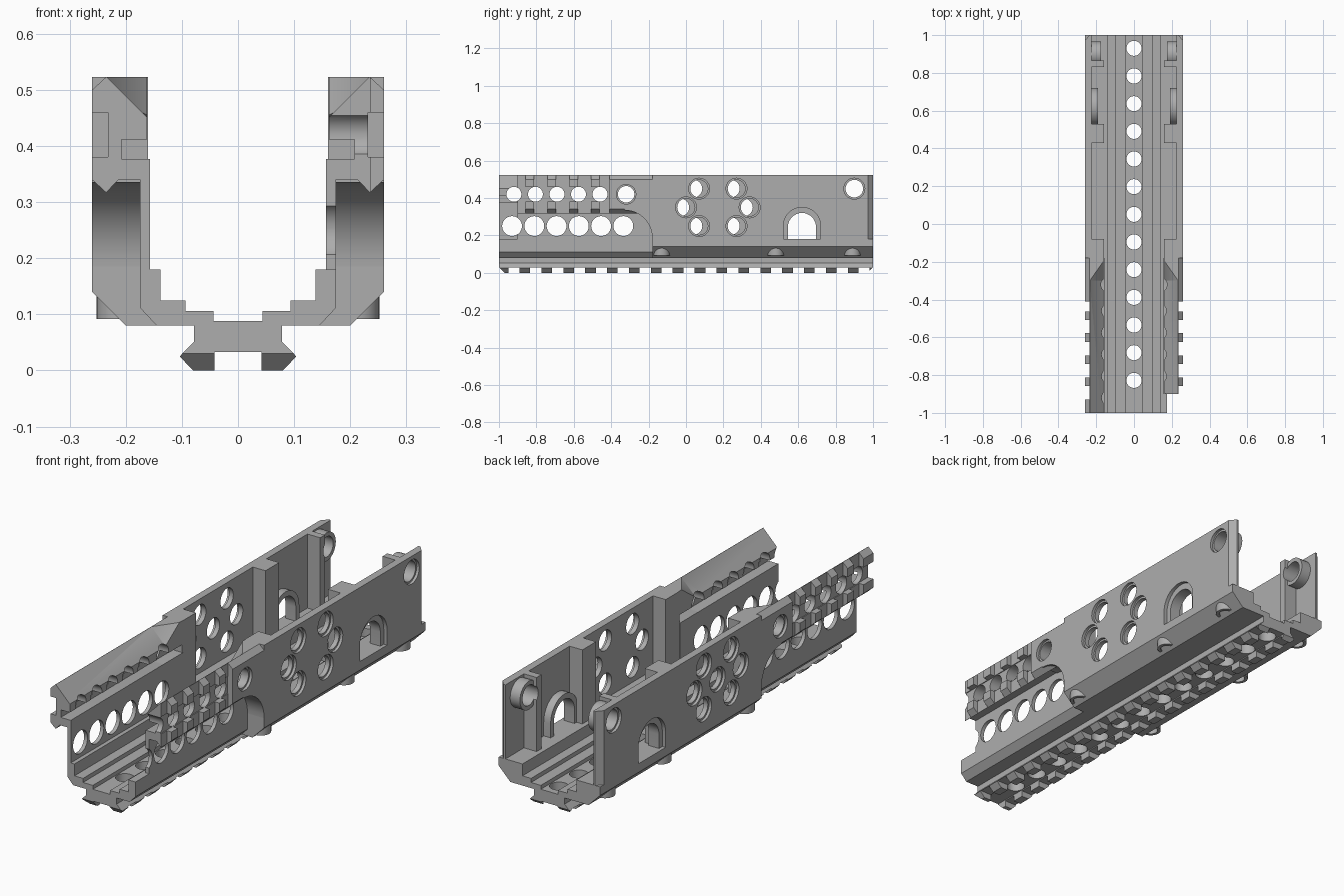
import bpy, bmesh, math
from mathutils import Vector

if "Cube" in bpy.data.objects:
    bpy.data.objects.remove(bpy.data.objects["Cube"], do_unlink=True)

grey = bpy.data.materials.new("metal_grey")
grey.use_nodes = True
grey.diffuse_color = (0.42, 0.42, 0.42, 1)
grey.node_tree.nodes["Principled BSDF"].inputs["Base Color"].default_value = (0.42, 0.42, 0.42, 1)


# Helpers: a shape is (2D outline, axis, start, end)
def circle(u, v, r, n=28):
    return [(u + r * math.cos(i * math.tau / n), v + r * math.sin(i * math.tau / n)) for i in range(n)]


def rect(u0, v0, u1, v1):
    return [(u0, v0), (u1, v0), (u1, v1), (u0, v1)]


def arch(u, v0, v1, r):
    top = [(u + r * math.cos(i * math.pi / 16), v1 + r * math.sin(i * math.pi / 16)) for i in range(17)]
    return [(u + r, v0)] + top + [(u - r, v0)]


def place(p, axis, d):
    return {"x": (d, p[0], p[1]), "y": (p[0], d, p[1]), "z": (p[0], p[1], d)}[axis]


def make(name, shapes, side=1):
    bm = bmesh.new()
    for pts, axis, a, b in shapes:
        lo, hi = ([bm.verts.new(place(p, axis, d)) for p in pts] for d in (a, b))
        bm.faces.new(lo)
        bm.faces.new(hi)
        for i in range(len(pts)):
            j = (i + 1) % len(pts)
            bm.faces.new((lo[i], lo[j], hi[j], hi[i]))
    for v in bm.verts:
        v.co.x *= side
    return finish(name, bm)


def finish(name, bm):
    bmesh.ops.recalc_face_normals(bm, faces=bm.faces)
    mesh = bpy.data.meshes.new(name)
    bm.to_mesh(mesh)
    bm.free()
    mesh.materials.append(grey)
    ob = bpy.data.objects.new(name, mesh)
    bpy.context.collection.objects.link(ob)
    return ob


def hull(name, pts, side=1):
    bm = bmesh.new()
    for p in pts:
        bm.verts.new(Vector((p[0] * side, p[1], p[2])))
    bmesh.ops.convex_hull(bm, input=bm.verts)
    return finish(name, bm)


def select(ob):
    bpy.ops.object.select_all(action="DESELECT")
    ob.select_set(True)
    bpy.context.view_layer.objects.active = ob


def cut(ob, cutter):
    cutter.hide_render = True
    mod = ob.modifiers.new("cut", "BOOLEAN")
    mod.operation = "DIFFERENCE"
    mod.solver = "EXACT"
    mod.object = cutter
    select(ob)
    bpy.ops.object.modifier_apply(modifier=mod.name)
    bpy.data.objects.remove(cutter, do_unlink=True)


def smooth(ob):
    select(ob)
    bpy.ops.object.shade_smooth_by_angle(angle=math.radians(30))


def mirrored(half):
    return half + [(-x, z) for x, z in reversed(half)]


# Stepped floor of the channel, narrower at the front
steps = [(0.158, 0.18), (0.138, 0.18), (0.138, 0.125), (0.094, 0.125),
         (0.094, 0.106), (0.044, 0.106), (0.044, 0.088)]
floor_holes = [(circle(0, 0.93 - 0.1465 * i, 0.04), "z", -0.1, 0.3) for i in range(13)]
for name, outer, a, b in (
        ("front_floor", [(0.145, 0.08), (0.175, 0.112), (0.175, 0.18)], -1, -0.18),
        ("rear_floor", [(0.2, 0.08), (0.26, 0.14), (0.26, 0.18)], -0.18, 1)):
    ob = make(name, [(mirrored(outer + steps), "y", a, b)])
    cut(ob, make("hole_cutter", floor_holes))
    smooth(ob)

# Toothed accessory rail underneath
rail = make("bottom_rail", [(mirrored([(0.042, 0.033), (0.042, 0), (0.08, 0), (0.104, 0.025),
                                       (0.078, 0.052), (0.078, 0.085)]), "y", -1, 1)])
cut(rail, make("hole_cutter", floor_holes))
cut(rail, make("slot_cutter", [(rect(-0.95 + 0.117 * i, -0.05, -0.89 + 0.117 * i, 0.028),
                                "x", -0.2, 0.2) for i in range(17)]))
cut(rail, make("end_cutter", [([(s * 1.01, 0.04), (s * 1.01, -0.01), (s * 0.96, -0.01)],
                               "x", -0.2, 0.2) for s in (-1, 1)]))
smooth(rail)

hexagon = [(-0.1, 0.1), (0.1, 0.1), (-0.17, 0), (0.17, 0), (-0.1, -0.1), (0.1, -0.1)]

for side, label in ((1, "left"), (-1, "right")):
    # Rear side wall with inner pockets, leaving upright ribs
    wall = make(label + "_rear_wall", [
        ([(0.16, -0.18), (0.26, -0.18), (0.26, 0.972), (0.235, 1), (0.16, 1)], "z", 0.18, 0.523)], side)
    cut(wall, make("pocket_cutter", [
        (rect(0.1, a, 0.225, b), "z", 0.1, 0.6) for a, b in ((-0.08, 0.43), (0.53, 0.83), (0.865, 1.1))], side))
    centre = 0.17 if side > 0 else 0.14
    points = [(centre + y, 0.35 + z) for y, z in hexagon]
    if side < 0:
        points.append((centre, 0.35))
    points.append((0.9, 0.45))
    cut(wall, make("hole_cutter", [(circle(y, z, 0.047), "x", 0.1, 0.3) for y, z in points]
                   + [(arch(0.62, 0.17, 0.245, 0.075), "x", 0.1, 0.3)], side))
    cut(wall, make("recess_cutter", [(circle(y, z, 0.056), "x", 0.247, 0.3) for y, z in points]
                   + [(arch(0.62, 0.17, 0.25, 0.1), "x", 0.243, 0.3)], side))
    smooth(wall)

    # Bosses on the inside of the rear wall
    boss = make(label + "_pin_boss", [(circle(0.9, 0.45, 0.066), "x", 0.175, 0.23)], side)
    cut(boss, make("hole_cutter", [(circle(0.9, 0.45, 0.047), "x", 0.1, 0.3)], side))
    smooth(boss)
    collar = make(label + "_arch_collar", [(arch(0.62, 0.18, 0.245, 0.1), "x", 0.19, 0.23)], side)
    cut(collar, make("arch_cutter", [(arch(0.62, 0.1, 0.245, 0.075), "x", 0.1, 0.3)], side))
    smooth(collar)

    # Front thin wall carrying the side rail
    start = -0.9 if side > 0 else -1
    front = make(label + "_front_rail", [
        ([(0.157, 0.18), (0.157, 0.377), (0.208, 0.377), (0.208, 0.412), (0.162, 0.412), (0.162, 0.523),
          (0.235, 0.523), (0.26, 0.5), (0.26, 0.34), (0.235, 0.317), (0.213, 0.34), (0.175, 0.34),
          (0.175, 0.18)], "y", start, -0.18)], side)
    corner = [(0.161, 0.45), (0.235, 0.524), (0.235, 0.56), (0.1, 0.56), (0.1, 0.45)]
    cut(front, hull("slope_cutter", [(x, y, z) for x, z in corner for y in (-1.1, -0.3)]
                    + [(0.1, -0.185, 0.53), (0.16, -0.185, 0.53)], side))
    cut(front, make("groove_cutter", [(rect(0.232, 0.38, 0.3, 0.46), "y", -1.1, -0.41)], side))
    edges = [-0.41] + [-0.4625 - 0.117 * i for i in range(5)]
    slots = [(-0.462, -0.41)] + [(-0.578 - 0.117 * i, -0.507 - 0.117 * i) for i in range(4)]
    cut(front, make("slot_cutter", [(rect(a, 0.2, b, 0.6), "x", 0.236, 0.3) for a, b in slots], side))
    holes = [(circle(-0.46 - 0.115 * i, 0.42, 0.04), "x", 0.1, 0.3) for i in range(5)]
    holes += [(circle(-0.335 - 0.119 * i, 0.25, 0.053), "x", 0.1, 0.3) for i in range(6)]
    holes.append((circle(-0.32, 0.42, 0.044), "x", 0.1, 0.3))
    cut(front, make("hole_cutter", holes, side))
    cut(front, make("recess_cutter", [(circle(-0.32, 0.42, 0.052), "x", 0.247, 0.3)], side))
    smooth(front)

    # Rounded end of the outer recess
    arc = [(-0.33 + 0.15 * math.sin(i * math.pi / 24), 0.185 + 0.15 * math.cos(i * math.pi / 24))
           for i in range(13)]
    smooth(make(label + "_recess_fillet", [(arc + [(-0.175, 0.185), (-0.175, 0.345), (-0.33, 0.345)],
                                            "x", 0.174, 0.26)], side))

    # Hollow studs along the lower chamfer
    for y in (-0.13, 0.48, 0.89):
        stud = make(label + "_stud", [(circle(0.208, y, 0.044), "z", 0.092, 0.145)], side)
        cut(stud, make("hole_cutter", [(circle(0.208, y, 0.03), "z", 0.05, 0.115)], side))
        smooth(stud)
